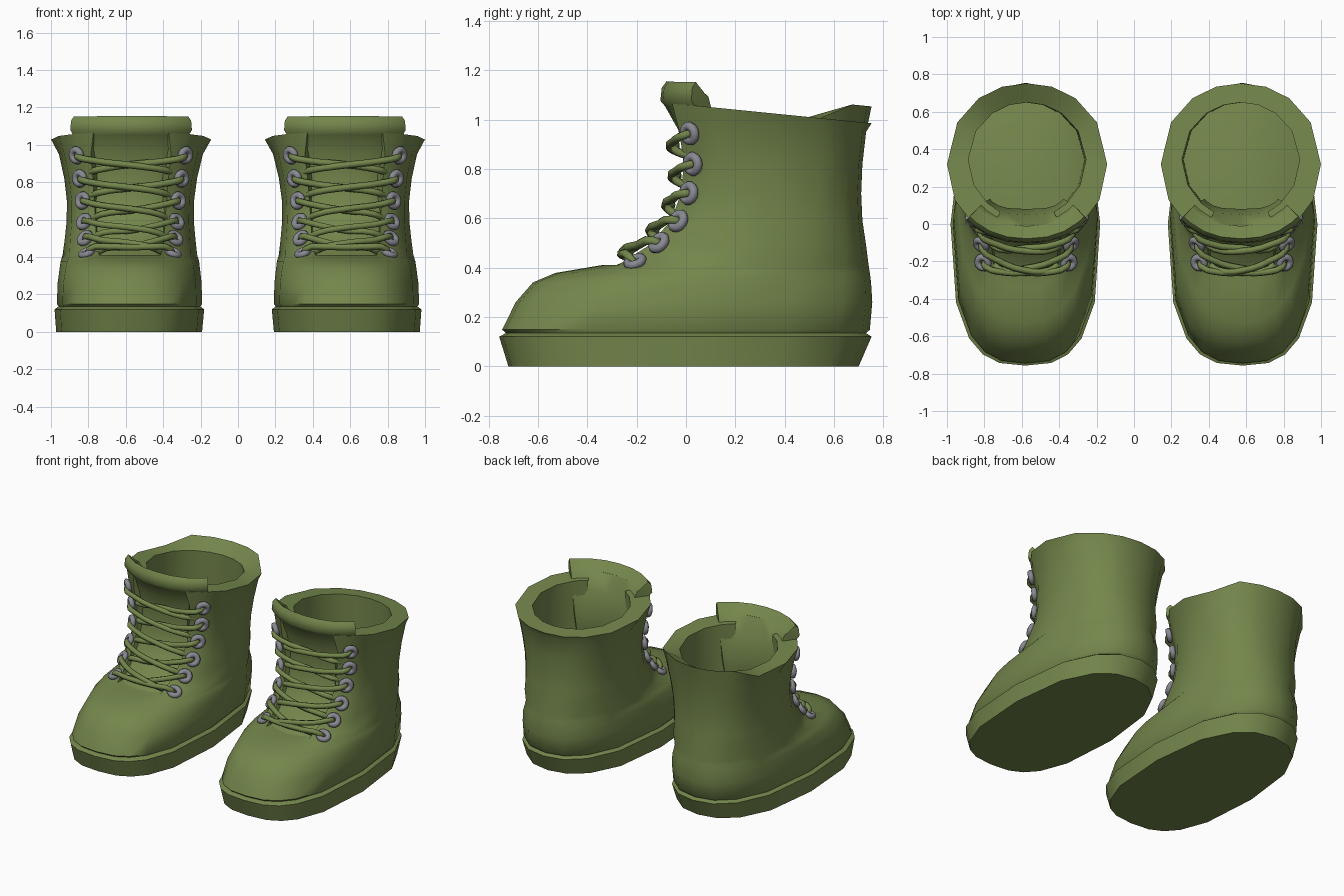
import bpy
from math import sin, cos, asin, degrees, radians, copysign
from mathutils import Vector

cube = bpy.data.objects.get("Cube")
if cube:
    bpy.data.objects.remove(cube)


def material(name, rgb):
    m = bpy.data.materials.new(name)
    m.use_nodes = True
    m.diffuse_color = (*rgb, 1)
    bsdf = m.node_tree.nodes["Principled BSDF"]
    bsdf.inputs["Base Color"].default_value = (*rgb, 1)
    bsdf.inputs["Roughness"].default_value = 0.7
    return m


OLIVE = material("olive leather", (0.175, 0.24, 0.072))
STEEL = material("grey metal", (0.25, 0.25, 0.29))

# Boot cross-sections: height, half width, front y, back y, centre y, squareness
SECTIONS = [
    (.130, .375, -.725, .725, .00, 2.7),
    (.148, .388, -.745, .745, .00, 2.7),
    (.26, .385, -.69, .755, .05, 2.6),
    (.34, .375, -.62, .75, .10, 2.4),
    (.378, .37, -.53, .745, .15, 2.15),
    (.41, .36, -.34, .74, .25, 2.0),
    (.49, .35, -.19, .73, .25, 2.4),
    (.59, .34, -.095, .715, .30, 2.6),
    (.70, .34, -.05, .71, .33, 2.8),
    (.82, .355, -.04, .715, .35, 2.8),
    (.95, .385, -.06, .73, .35, 2.7),
    (1.06, .428, -.10, .752, .32, 2.1),
]
# Upright lining, from the rim down to the sole
LINING = [(z, .315, .03, .65, .345, 2.0) for z in (1.06, .41, .14)]
SOLE = [
    (.0, .39, -.72, .70, .0, 2.8),
    (.12, .40, -.757, .752, .0, 2.8),
    (.137, .375, -.725, .725, .0, 2.7),
]
THROAT_Z = .41
HALF = [13, 27, 42, 64, 90, 120, 144, 163]
ANGLES = [0] + HALF + [180] + [-a for a in reversed(HALF)]
N = len(ANGLES)


def section_point(sec, deg):
    """Point on a rounded outline; 0 degrees is the toe, 90 is +x."""
    z, w, front, back, cy, p = sec
    s, c = sin(radians(deg)), cos(radians(deg))
    reach = cy - front
    if c < 0:
        reach, p = back - cy, min(p, 2.3)
    px = copysign(abs(s) ** (2 / p), s) * w
    py = cy - copysign(abs(c) ** (2 / p), c) * reach
    return Vector((.582 - .01 * z + px, py, z))


def section_at(z):
    for a, b in zip(SECTIONS, SECTIONS[1:]):
        if z <= b[0]:
            break
    t = (z - a[0]) / (b[0] - a[0])
    return tuple(u + (v - u) * t for u, v in zip(a, b))


def surface(z, deg, out=0.0):
    """Point and outward normal on the boot surface, moved out along the normal."""
    p = section_point(section_at(z), deg)
    along = section_point(section_at(z), deg + 2) - section_point(section_at(z), deg - 2)
    up = section_point(section_at(z + .02), deg) - section_point(section_at(z - .02), deg)
    n = along.cross(up).normalized()
    return p + n * out, n


def ring_quad(r, i):
    j = (i + 1) % N
    return (r * N + i, r * N + j, (r + 1) * N + j, (r + 1) * N + i)


def finish(obj, mat, angle):
    obj.data.materials.append(mat)
    bpy.ops.object.select_all(action='DESELECT')
    obj.select_set(True)
    bpy.context.view_layer.objects.active = obj
    for mod in list(obj.modifiers):
        bpy.ops.object.modifier_apply(modifier=mod.name)
    bpy.ops.object.shade_smooth_by_angle(angle=radians(angle))


def mesh_object(name, verts, faces, side):
    me = bpy.data.meshes.new(name)
    if side < 0:
        faces = [f[::-1] for f in faces]
    me.from_pydata([(v[0] * side, v[1], v[2]) for v in verts], [], faces)
    obj = bpy.data.objects.new(name, me)
    bpy.context.collection.objects.link(obj)
    return obj


def build_sole(label, side):
    top = len(SOLE) - 1
    verts = [section_point(s, a) for s in SOLE for a in ANGLES]
    faces = [ring_quad(r, i) for r in range(top) for i in range(N)]
    faces += [tuple(range(N))[::-1], tuple(range(top * N, (top + 1) * N))]
    finish(mesh_object(label + "_sole", verts, faces, side), OLIVE, 48)


def build_upper(label, side):
    rows = SECTIONS + LINING
    rim = len(SECTIONS) - 1
    verts = []
    for r, sec in enumerate(rows):
        for a in ANGLES:
            p = section_point(sec, a)
            if r in (rim, rim + 1):
                # rim slopes to the back; one boot has a lifted heel edge
                p.z -= .1 * max(p.y, -.03)
                if r == rim and side < 0 and p.y > .62:
                    p.z += .068
            verts.append(p)
    front = (N - 2, N - 1, 0, 1)
    faces = [ring_quad(r, i) for r in range(len(rows) - 1) for i in range(N)
             if min(rows[r][0], rows[r + 1][0]) < THROAT_Z or i not in front]
    # flap edges and the ledge at the bottom of the throat
    inside = [r for r, sec in enumerate(rows) if sec[0] >= THROAT_Z]
    faces.append(tuple(r * N + 2 for r in inside))
    faces.append(tuple(r * N + N - 2 for r in reversed(inside)))
    cols = front + (2,)
    faces.append(tuple(inside[0] * N + i for i in cols)
                 + tuple(inside[-1] * N + i for i in reversed(cols)))
    finish(mesh_object(label + "_upper", verts, faces, side), OLIVE, 52)


def build_tongue(label, side):
    # height, sampled height, outward shift
    rows = [(.405, .405, -.03), (.45, .45, -.03), (.5, .5, -.035), (.6, .6, -.035),
            (.7, .7, -.035), (.82, .82, -.035), (.95, .95, -.03), (1.05, 1.05, -.012),
            (1.08, 1.04, .012), (1.13, 1.04, .006), (1.15, 1.04, -.015)]
    cols = [-47, -40, -27, -13, 0, 13, 27, 40, 47]
    m = len(cols)
    verts = []
    for z, sample, out in rows:
        for a in cols:
            p, _ = surface(sample, a, out)
            verts.append((p.x, p.y, p.z + z - sample))
    faces = [(r * m + i, r * m + i + 1, (r + 1) * m + i + 1, (r + 1) * m + i)
             for r in range(len(rows) - 1) for i in range(m - 1)]
    obj = mesh_object(label + "_tongue", verts, faces, side)
    mod = obj.modifiers.new("thickness", 'SOLIDIFY')
    mod.thickness = .085
    mod.offset = -1
    finish(obj, OLIVE, 50)


# Eyelet height and sideways distance from the boot centre, top to bottom
EYELETS = [(.945, .285), (.82, .266), (.70, .25), (.585, .242), (.495, .236), (.416, .226)]


def eyelet_angle(row):
    z, off = EYELETS[row]
    sec = section_at(z)
    return degrees(asin((off / sec[1]) ** (sec[5] / 2)))


def build_eyelets(label, side):
    for row in range(len(EYELETS)):
        for hand in (-1, 1):
            p, n = surface(EYELETS[row][0], hand * eyelet_angle(row), .01)
            p.x, n.x = p.x * side, n.x * side
            bpy.ops.mesh.primitive_torus_add(
                major_segments=14, minor_segments=8, major_radius=.031, minor_radius=.0185,
                location=p, rotation=n.to_track_quat('Z', 'Y').to_euler())
            obj = bpy.context.object
            obj.name = f"{label}_eyelet_{row + 1}"
            finish(obj, STEEL, 60)


def lace(name, points, side):
    cu = bpy.data.curves.new(name, 'CURVE')
    cu.dimensions = '3D'
    cu.bevel_depth = .018
    cu.bevel_resolution = 1
    cu.resolution_u = 3
    cu.use_fill_caps = True
    sp = cu.splines.new('BEZIER')
    sp.bezier_points.add(len(points) - 1)
    for bp, p in zip(sp.bezier_points, points):
        bp.co = (p.x * side, p.y, p.z)
        bp.handle_left_type = bp.handle_right_type = 'AUTO'
    sp.use_smooth = True
    cu.materials.append(OLIVE)
    bpy.context.collection.objects.link(bpy.data.objects.new(name, cu))


def build_laces(label, side):
    last = len(EYELETS) - 1
    for row in range(last):
        z0, z1 = EYELETS[row][0], EYELETS[row + 1][0]
        end = z1 + .2 * (z0 - z1)
        for hand in (-1, 1):
            a = hand * eyelet_angle(row)
            # from inside the eyelet, over the tongue, under the opposite flap
            path = [(a, 0, -.03), (a * .93, .04, .025), (a * .55, .28, .016),
                    (0, .52, .002 + .012 * hand), (-a * .5, .78, .002), (-a * .85, 1, -.025)]
            pts = [surface(z0 + (end - z0) * t, ang, out)[0] for ang, t, out in path]
            lace(f"{label}_lace_{row + 1}_{'a' if hand < 0 else 'b'}", pts, side)
    # straight bottom lace
    a = eyelet_angle(last)
    path = [(1, 0, -.02), (.88, .008, .025), (.4, .03, .01), (0, .036, 0)]
    path += [(-k, dz, out) for k, dz, out in path[-2::-1]]
    pts = [surface(EYELETS[last][0] + dz, a * k, out)[0] for k, dz, out in path]
    lace(label + "_bottom_lace", pts, side)


for label, side in (("left", 1), ("right", -1)):
    build_sole(label, side)
    build_upper(label, side)
    build_tongue(label, side)
    build_eyelets(label, side)
    build_laces(label, side)
